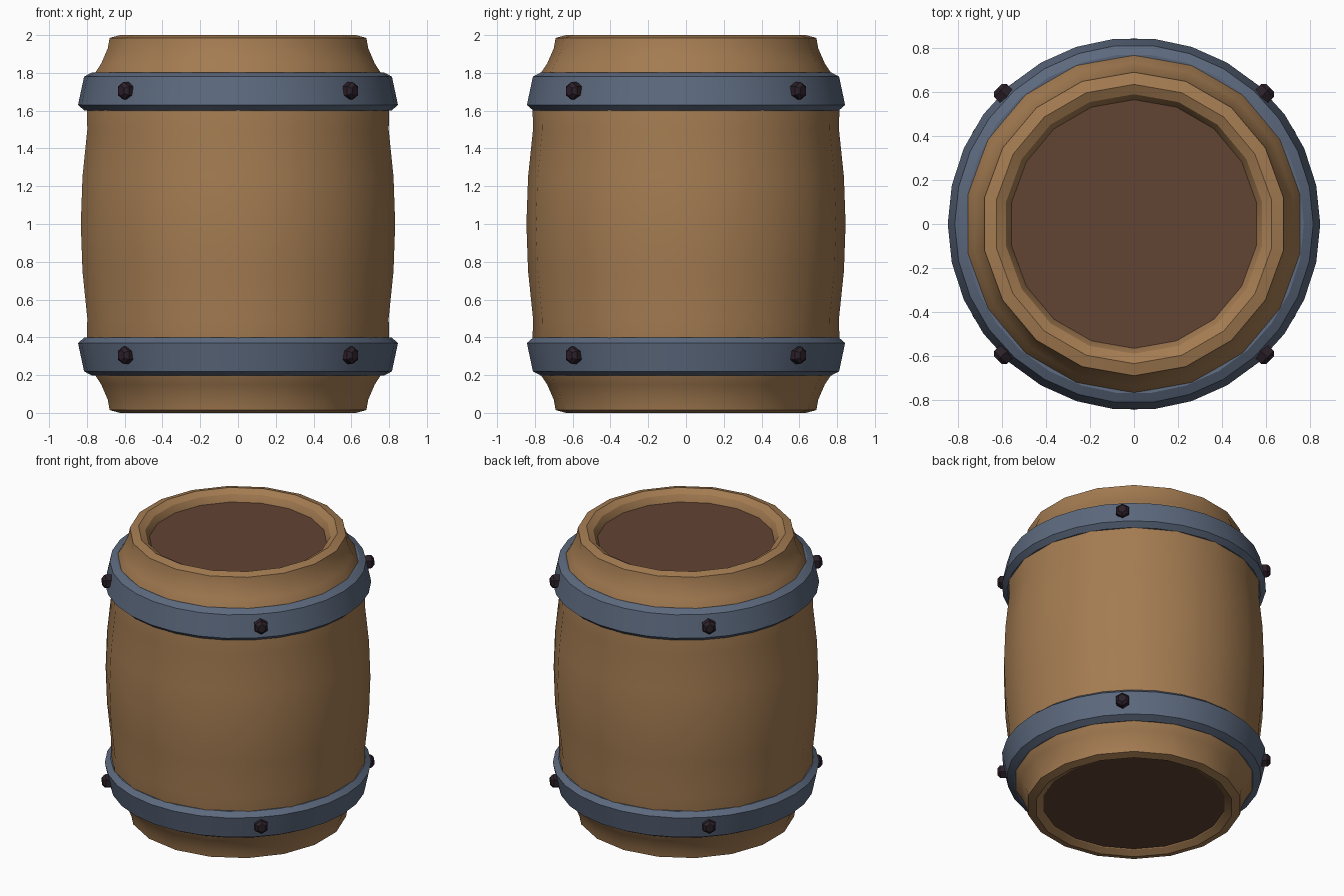
import bpy, bmesh, math
from mathutils import Matrix, Vector

cube = bpy.data.objects.get("Cube")
if cube:
    bpy.data.objects.remove(cube, do_unlink=True)


def material(name, rgb):
    mat = bpy.data.materials.new(name)
    mat.use_nodes = True
    mat.diffuse_color = (*rgb, 1)
    mat.node_tree.nodes["Principled BSDF"].inputs["Base Color"].default_value = (*rgb, 1)
    return mat


WOOD = material("oak wood", (0.37, 0.20, 0.083))
LID = material("dark lid wood", (0.12, 0.057, 0.033))
IRON = material("blue grey iron", (0.107, 0.141, 0.208))
BOLT = material("dark bolt metal", (0.024, 0.014, 0.021))


def finish(bm, name, mat, smooth=True):
    bmesh.ops.recalc_face_normals(bm, faces=bm.faces)
    mesh = bpy.data.meshes.new(name)
    bm.to_mesh(mesh)
    bm.free()
    mesh.materials.append(mat)
    obj = bpy.data.objects.new(name, mesh)
    bpy.context.collection.objects.link(obj)
    if smooth:
        bpy.ops.object.select_all(action="DESELECT")
        obj.select_set(True)
        bpy.context.view_layer.objects.active = obj
        bpy.ops.object.shade_smooth_by_angle(angle=math.radians(28))
    return obj


def lathe(name, profile, sides, start, mat):
    """Spin a closed loop of (radius, height) points around z."""
    bm = bmesh.new()
    rings = []
    for i in range(sides):
        a = start + math.tau * i / sides
        rings.append([bm.verts.new((r * math.cos(a), r * math.sin(a), z)) for r, z in profile])
    for i, ring in enumerate(rings):
        after = rings[(i + 1) % sides]
        for j in range(len(profile)):
            k = (j + 1) % len(profile)
            bm.faces.new((ring[j], after[j], after[k], ring[k]))
    return finish(bm, name, mat)


# Bulging barrel wall with a rolled rim, same above and below the middle
half = [(0.55, 1.85), (0.56, 1.92), (0.59, 1.975), (0.635, 2.0), (0.69, 1.985),
        (0.70, 1.93), (0.735, 1.85), (0.775, 1.79), (0.812, 1.6), (0.81, 1.5),
        (0.836, 1.25)]
wall = half + [(0.845, 1.0)] + [(r, 2 - z) for r, z in reversed(half)]
lathe("barrel_wall", wall, 18, math.pi / 2, WOOD)

# Recessed lids
for name, r, z, depth in (("top_lid", 0.574, 1.91, 0.04), ("bottom_lid", 0.597, 0.05, 0.04)):
    bm = bmesh.new()
    bmesh.ops.create_cone(bm, cap_ends=True, segments=24, radius1=r, radius2=r, depth=depth,
                          matrix=Matrix.Translation((0, 0, z)))
    finish(bm, name, LID)

# Tapered iron hoops, mirrored about the middle
hoop = [(0.74, 1.8), (0.772, 1.803), (0.815, 1.78), (0.847, 1.63), (0.812, 1.6), (0.74, 1.6)]
lathe("upper_hoop", hoop, 30, 0, IRON)
lower = [(0.74, 0.2), (0.772, 0.197), (0.815, 0.22), (0.847, 0.37), (0.812, 0.4), (0.74, 0.4)]
lathe("lower_hoop", lower, 30, 0, IRON)

# Six-sided bolts with chamfered heads, four on each hoop
for level, z in (("upper", 1.705), ("lower", 0.305)):
    for i in range(4):
        a = math.pi / 4 + i * math.pi / 2
        out = Vector((math.cos(a), math.sin(a), 0))
        turn = out.to_track_quat("Z", "Y").to_matrix().to_4x4()
        bm = bmesh.new()
        for r1, r2, near, far in ((0.047, 0.047, 0.80, 0.858), (0.047, 0.028, 0.858, 0.876)):
            place = Matrix.Translation(out * (near + far) / 2 + Vector((0, 0, z))) @ turn
            bmesh.ops.create_cone(bm, cap_ends=near < 0.81 or r1 != r2, segments=6,
                                  radius1=r1, radius2=r2, depth=far - near, matrix=place)
        finish(bm, f"{level}_bolt_{i + 1}", BOLT, smooth=False)
